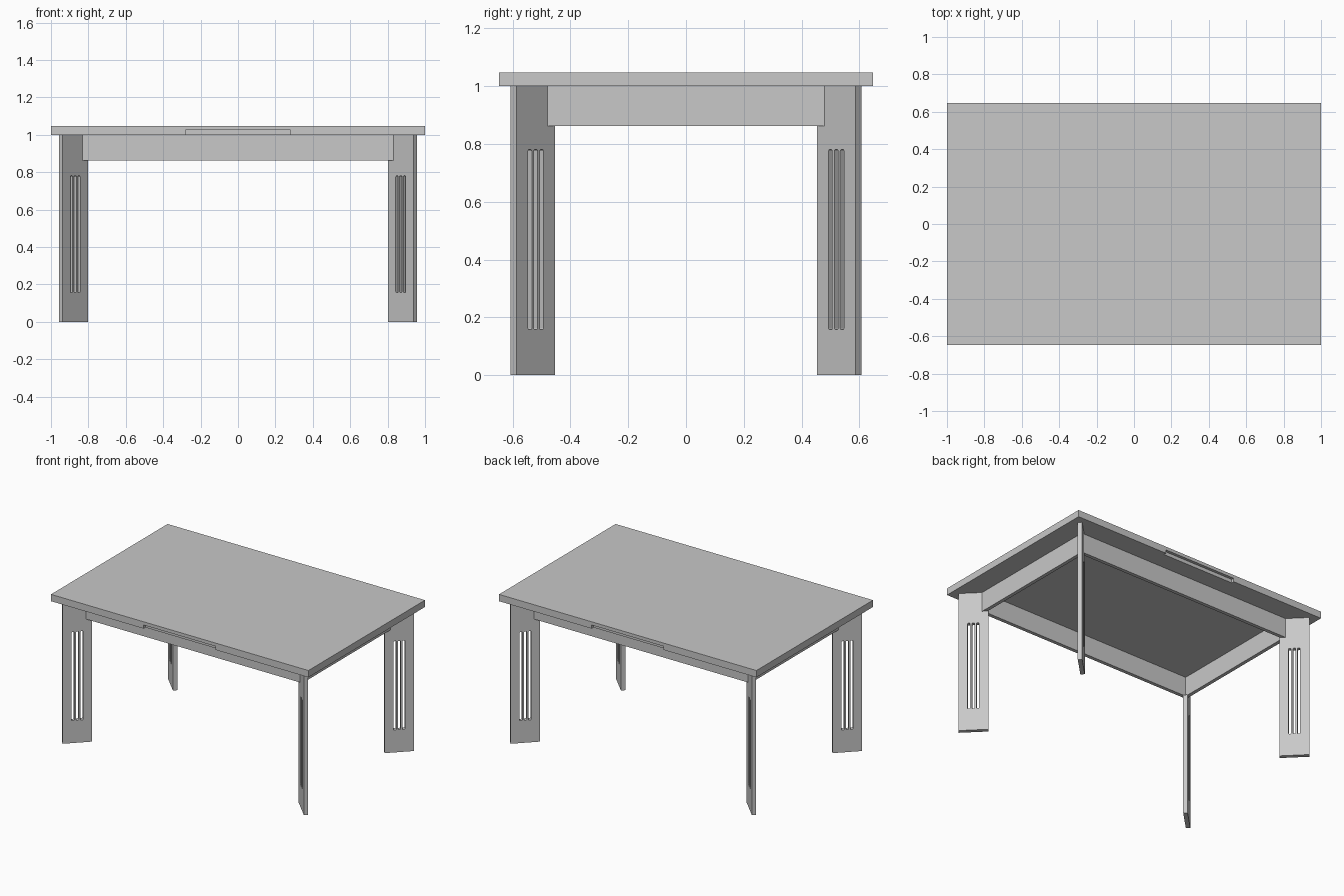
import bpy, bmesh, math
from mathutils import Matrix

if "Cube" in bpy.data.objects:
    bpy.data.objects.remove(bpy.data.objects["Cube"])

grey = bpy.data.materials.new("light grey")
grey.use_nodes = True
colour = (0.58, 0.58, 0.58, 1)
grey.diffuse_color = colour
grey.node_tree.nodes["Principled BSDF"].inputs["Base Color"].default_value = colour


def add_object(name, bm):
    bmesh.ops.recalc_face_normals(bm, faces=bm.faces)
    mesh = bpy.data.meshes.new(name)
    bm.to_mesh(mesh)
    bm.free()
    mesh.materials.append(grey)
    obj = bpy.data.objects.new(name, mesh)
    bpy.context.collection.objects.link(obj)
    return obj


def add_box(bm, low, high):
    size = [b - a for a, b in zip(low, high)]
    mid = [(a + b) / 2 for a, b in zip(low, high)]
    matrix = Matrix.Translation(mid) @ Matrix.Diagonal((*size, 1))
    return bmesh.ops.create_cube(bm, size=1, matrix=matrix)["verts"]


def cut(obj, cutter):
    mod = obj.modifiers.new("cut", "BOOLEAN")
    mod.operation = "DIFFERENCE"
    mod.solver = "EXACT"
    mod.object = cutter
    cutter.hide_render = True
    cutter.hide_set(True)


HX, HY = 1.0, 0.647          # half size of the top
UNDER, TOP = 1.0, 1.048      # underside and upper face
APRON_X, APRON_Y, APRON_Z, APRON_T = 0.85, 0.50, 0.863, 0.025

# Table top with a shallow grip recess in the front and back edges
bm = bmesh.new()
add_box(bm, (-HX, -HY, UNDER), (HX, HY, TOP))
table_top = add_object("table_top", bm)
bm = bmesh.new()
for side in (-1, 1):
    y0, y1 = sorted((side * (HY - 0.02), side * (HY + 0.05)))
    add_box(bm, (-0.28, y0, UNDER - 0.05), (0.28, y1, UNDER + 0.025))
cut(table_top, add_object("grip_cutter", bm))

# Apron frame: one rectangular ring
bm = bmesh.new()
rings = []
for z in (APRON_Z, UNDER):
    for inset in (0, APRON_T):
        x, y = APRON_X - inset, APRON_Y - inset
        rings.append([bm.verts.new((sx * x, sy * y, z))
                      for sx, sy in ((-1, -1), (1, -1), (1, 1), (-1, 1))])
outer_low, inner_low, outer_high, inner_high = rings
for a, b in ((outer_low, inner_low), (inner_low, inner_high),
             (inner_high, outer_high), (outer_high, outer_low)):
    for i in range(4):
        j = (i + 1) % 4
        bm.faces.new((a[i], a[j], b[j], b[i]))
add_object("apron", bm)

# Diagonal plank legs, notched under the apron and pierced by three slots
LEG_L, LEG_T, NOTCH = 0.19, 0.028, 0.158
profile = ((0, 0), (LEG_L, 0), (LEG_L, APRON_Z), (NOTCH, APRON_Z),
           (NOTCH, UNDER), (0, UNDER))


def place(bm, sx, sy):
    # local x runs from the outer end in towards the middle of the table
    turn = Matrix.Rotation(math.atan2(-sy, -sx), 4, "Z")
    bm.transform(Matrix.Translation((sx * 0.947, sy * 0.597, 0)) @ turn)


for sx, sy, name in ((-1, -1, "front_right"), (1, -1, "front_left"),
                     (-1, 1, "back_right"), (1, 1, "back_left")):
    bm = bmesh.new()
    face = bm.faces.new([bm.verts.new((u, -LEG_T / 2, z)) for u, z in profile])
    grown = bmesh.ops.extrude_face_region(bm, geom=[face])["geom"]
    bmesh.ops.translate(bm, vec=(0, LEG_T, 0),
                        verts=[v for v in grown if isinstance(v, bmesh.types.BMVert)])
    place(bm, sx, sy)
    leg = add_object(name + "_leg", bm)

    bm = bmesh.new()
    for k in (-1, 0, 1):
        u = LEG_L / 2 + k * 0.0285
        add_box(bm, (u - 0.009, -0.05, 0.157), (u + 0.009, 0.05, 0.781))
    corners = [e for e in bm.edges
               if abs(e.verts[0].co.y - e.verts[1].co.y) > 0.05]
    bmesh.ops.bevel(bm, geom=corners, offset=0.006, segments=3,
                    profile=0.5, affect="EDGES")
    place(bm, sx, sy)
    cut(leg, add_object(name + "_slot_cutter", bm))
